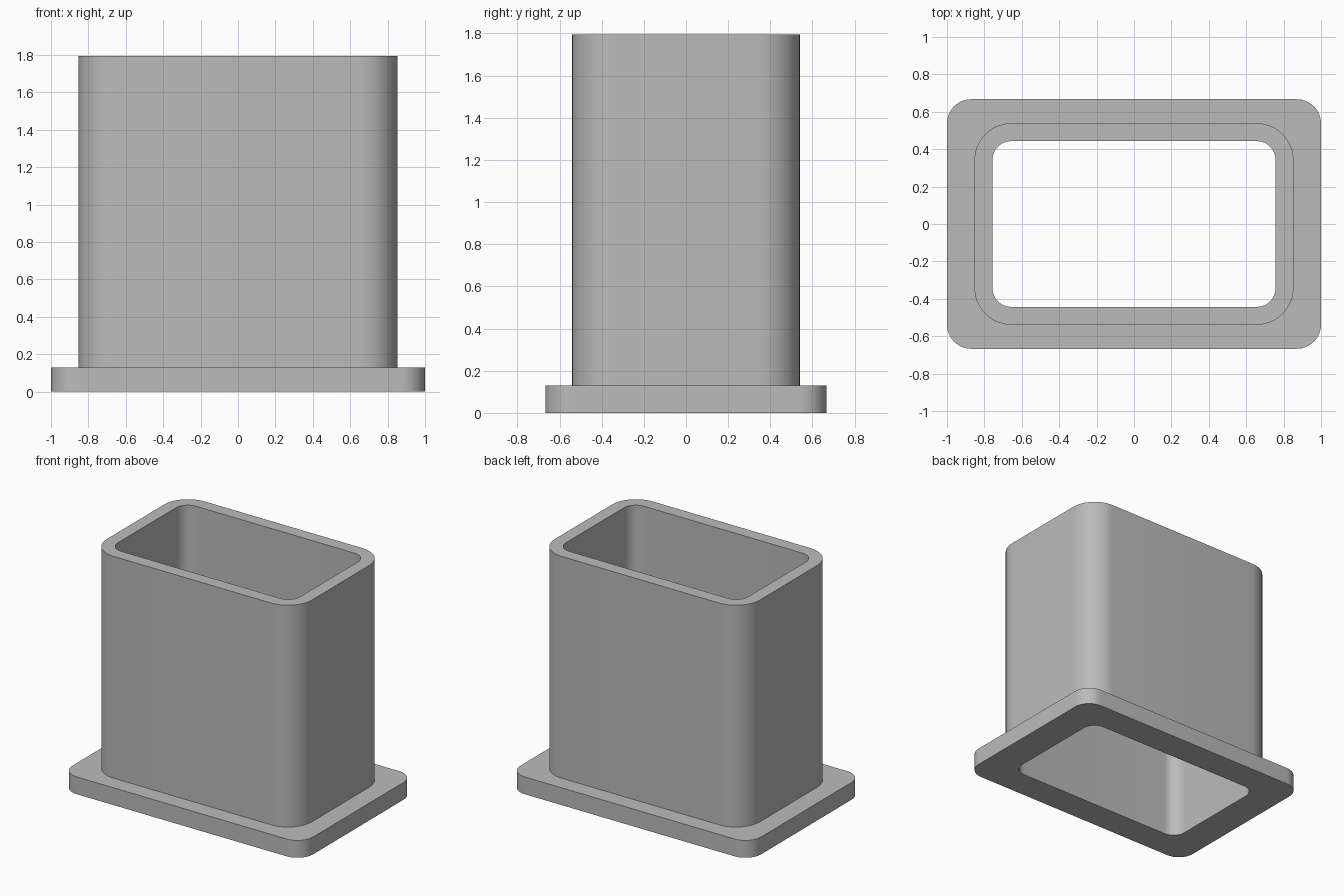
import bpy, bmesh, math

cube = bpy.data.objects.get("Cube")
if cube:
    bpy.data.objects.remove(cube, do_unlink=True)

STEPS = 12  # segments per rounded corner


def ring(bm, hx, hy, radius, z):
    """Rounded rectangle loop of vertices."""
    verts = []
    for corner, (sx, sy) in enumerate([(1, 1), (-1, 1), (-1, -1), (1, -1)]):
        for i in range(STEPS + 1):
            a = (corner + i / STEPS) * math.pi / 2
            verts.append(bm.verts.new((sx * (hx - radius) + radius * math.cos(a),
                                       sy * (hy - radius) + radius * math.sin(a), z)))
    return verts


# Rounded rectangles: half width, half depth, corner radius
flange = (1.0, 0.667, 0.13)
tube = (0.853, 0.54, 0.2)
bore = (0.757, 0.443, 0.1)
flange_top, height = 0.13, 1.795

# Flanged sleeve: closed section from outside bottom, over the rim, down the bore
bm = bmesh.new()
section = [(flange, 0), (flange, flange_top), (tube, flange_top),
           (tube, height), (bore, height), (bore, 0)]
rings = [ring(bm, *shape, z) for shape, z in section]
for k, low in enumerate(rings):
    high = rings[(k + 1) % len(rings)]
    for i in range(len(low)):
        j = (i + 1) % len(low)
        bm.faces.new((low[i], low[j], high[j], high[i]))
bmesh.ops.recalc_face_normals(bm, faces=bm.faces)

mesh = bpy.data.meshes.new("flanged_sleeve")
bm.to_mesh(mesh)
bm.free()
sleeve = bpy.data.objects.new("flanged_sleeve", mesh)
bpy.context.collection.objects.link(sleeve)

# Plain grey material
grey = bpy.data.materials.new("plain_grey")
grey.use_nodes = True
colour = (0.5, 0.5, 0.5, 1)
grey.diffuse_color = colour
grey.node_tree.nodes["Principled BSDF"].inputs["Base Color"].default_value = colour
mesh.materials.append(grey)

# Smooth corners, crisp rims
bpy.ops.object.select_all(action="DESELECT")
sleeve.select_set(True)
bpy.context.view_layer.objects.active = sleeve
bpy.ops.object.shade_smooth_by_angle(angle=math.radians(30))
